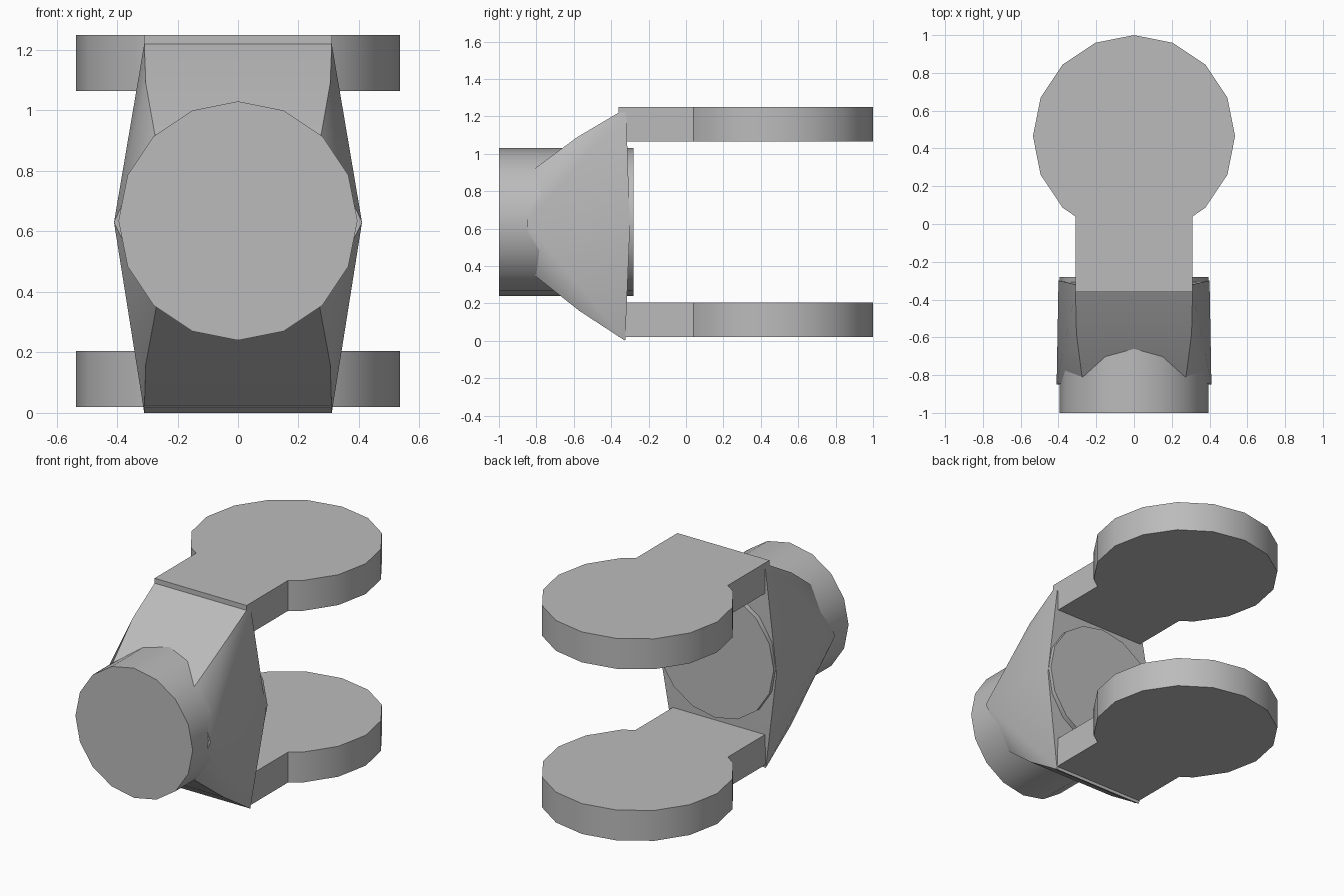
import bpy, bmesh
from math import sin, cos, pi
from mathutils import Vector

cube = bpy.data.objects.get("Cube")
if cube:
    bpy.data.objects.remove(cube, do_unlink=True)

grey = bpy.data.materials.new("mid grey")
grey.use_nodes = True
colour = (0.5, 0.5, 0.5, 1)
grey.diffuse_color = colour
grey.node_tree.nodes["Principled BSDF"].inputs["Base Color"].default_value = colour


def finish(name, bm):
    """Turn a bmesh into a grey object with sharp edges kept."""
    bmesh.ops.recalc_face_normals(bm, faces=bm.faces)
    mesh = bpy.data.meshes.new(name)
    bm.to_mesh(mesh)
    bm.free()
    mesh.materials.append(grey)
    obj = bpy.data.objects.new(name, mesh)
    bpy.context.collection.objects.link(obj)
    bpy.ops.object.select_all(action="DESELECT")
    obj.select_set(True)
    bpy.context.view_layer.objects.active = obj
    bpy.ops.object.shade_smooth_by_angle(angle=pi / 6)
    return obj


def prism(name, outline, direction):
    """Extrude a flat outline along a direction."""
    bm = bmesh.new()
    face = bm.faces.new([bm.verts.new(p) for p in outline])
    side = bmesh.ops.extrude_face_region(bm, geom=[face], use_keep_orig=True)
    verts = [g for g in side["geom"] if isinstance(g, bmesh.types.BMVert)]
    bmesh.ops.translate(bm, verts=verts, vec=Vector(direction))
    return finish(name, bm)


STEP = pi / 8

# Round shaft running front to back
shaft = [(0.395 * sin(i * STEP), -1, 0.635 + 0.395 * cos(i * STEP)) for i in range(16)]
prism("shaft", shaft, (0, 0.72, 0))

# Two fork arms, each a round pad with a straight neck
for name, z in (("lower_arm", 0.02), ("upper_arm", 1.065)):
    pad = [(0.535 * sin(i * STEP), 0.465 + 0.535 * cos(i * STEP), z) for i in range(-6, 7)]
    neck = [(0.31, 0.04, z), (0.31, -0.36, z), (-0.31, -0.36, z), (-0.31, 0.04, z)]
    prism(name, pad + neck, (0, 0, 0.185))

# Faceted hub joining the shaft to both arms
half = [
    (0.31, -0.36, 1.22), (0.31, -0.32, 1.22), (0.305, -0.58, 1.09),
    (0.275, -0.81, 0.92), (0.41, -0.85, 0.63), (0.27, -0.81, 0.35),
    (0.305, -0.57, 0.16), (0.31, -0.325, 0), (0.40, -0.30, 0.61),
]
bm = bmesh.new()
for x, y, z in half:
    for s in (1, -1):
        bm.verts.new((s * x, y, z))
hull = bmesh.ops.convex_hull(bm, input=bm.verts)
loose = [g for g in hull["geom_interior"] if isinstance(g, bmesh.types.BMVert)]
bmesh.ops.delete(bm, geom=loose, context="VERTS")
finish("hub", bm)
